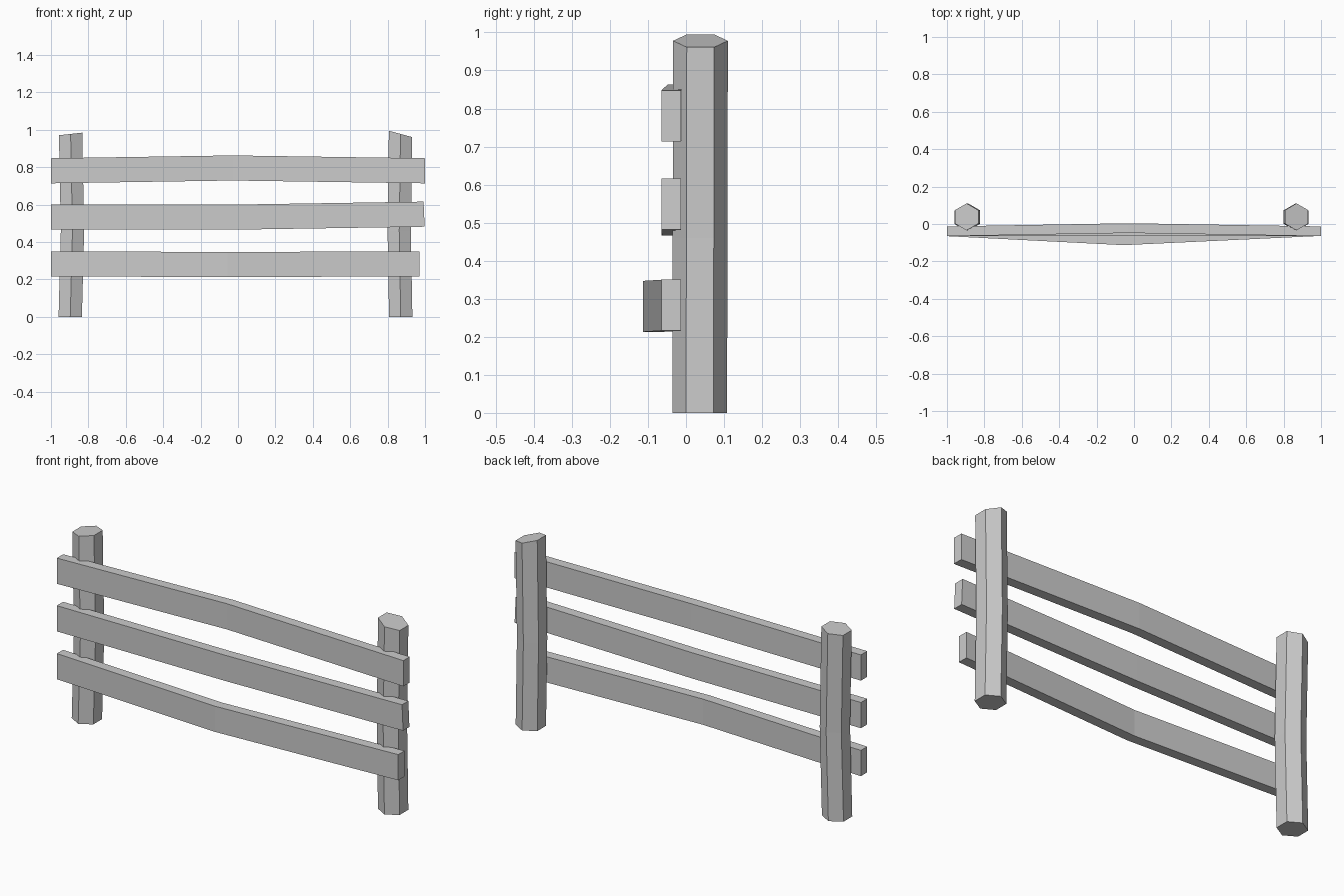
import bpy, bmesh
from math import sin, cos, pi

if "Cube" in bpy.data.objects:
    bpy.data.objects.remove(bpy.data.objects["Cube"])


def loft(name, rings):
    """Join equal-sized rings of points into a closed flat-faced solid."""
    bm = bmesh.new()
    loops = [[bm.verts.new(p) for p in ring] for ring in rings]
    for a, b in zip(loops, loops[1:]):
        for i in range(len(a)):
            j = (i + 1) % len(a)
            bm.faces.new((a[i], a[j], b[j], b[i]))
    bm.faces.new(loops[0])
    bm.faces.new(loops[-1])
    bmesh.ops.recalc_face_normals(bm, faces=bm.faces)
    mesh = bpy.data.meshes.new(name)
    bm.to_mesh(mesh)
    bm.free()
    bpy.context.collection.objects.link(bpy.data.objects.new(name, mesh))


def post(name, rings):
    """Six-sided post; each ring is (centre x, centre y, z, slope along x)."""
    r = 0.072
    loft(name, [[(cx + r * sin(k * pi / 3), cy + r * cos(k * pi / 3),
                  z + slope * r * sin(k * pi / 3)) for k in range(6)]
                for cx, cy, z, slope in rings])


def rail(name, sections):
    """Bent plank; each section is (x, front y, bottom z, top shift in x)."""
    t, h = 0.052, 0.134
    loft(name, [[(x, y, z), (x, y + t, z), (x + s, y + t, z + h), (x + s, y, z + h)]
                for x, y, z, s in sections])


# Posts with slightly bent shafts and sloping tops
post("left_post", [(-0.897, 0.036, 0, 0), (-0.885, 0.037, 0.46, 0), (-0.895, 0.038, 0.978, 0.11)])
post("right_post", [(0.87, 0.036, 0, 0), (0.862, 0.037, 0.46, 0), (0.869, 0.038, 0.978, -0.27)])

# Rails, each bent at the middle
rail("top_rail", [(-1, -0.065, 0.714, 0), (-0.03, -0.048, 0.729, 0), (1, -0.065, 0.714, 0)])
rail("middle_rail", [(-1, -0.065, 0.466, 0), (-0.03, -0.063, 0.466, 0), (0.998, -0.065, 0.482, -0.006)])
rail("bottom_rail", [(-1, -0.065, 0.216, 0), (-0.055, -0.113, 0.213, 0), (0.97, -0.065, 0.216, 0)])
